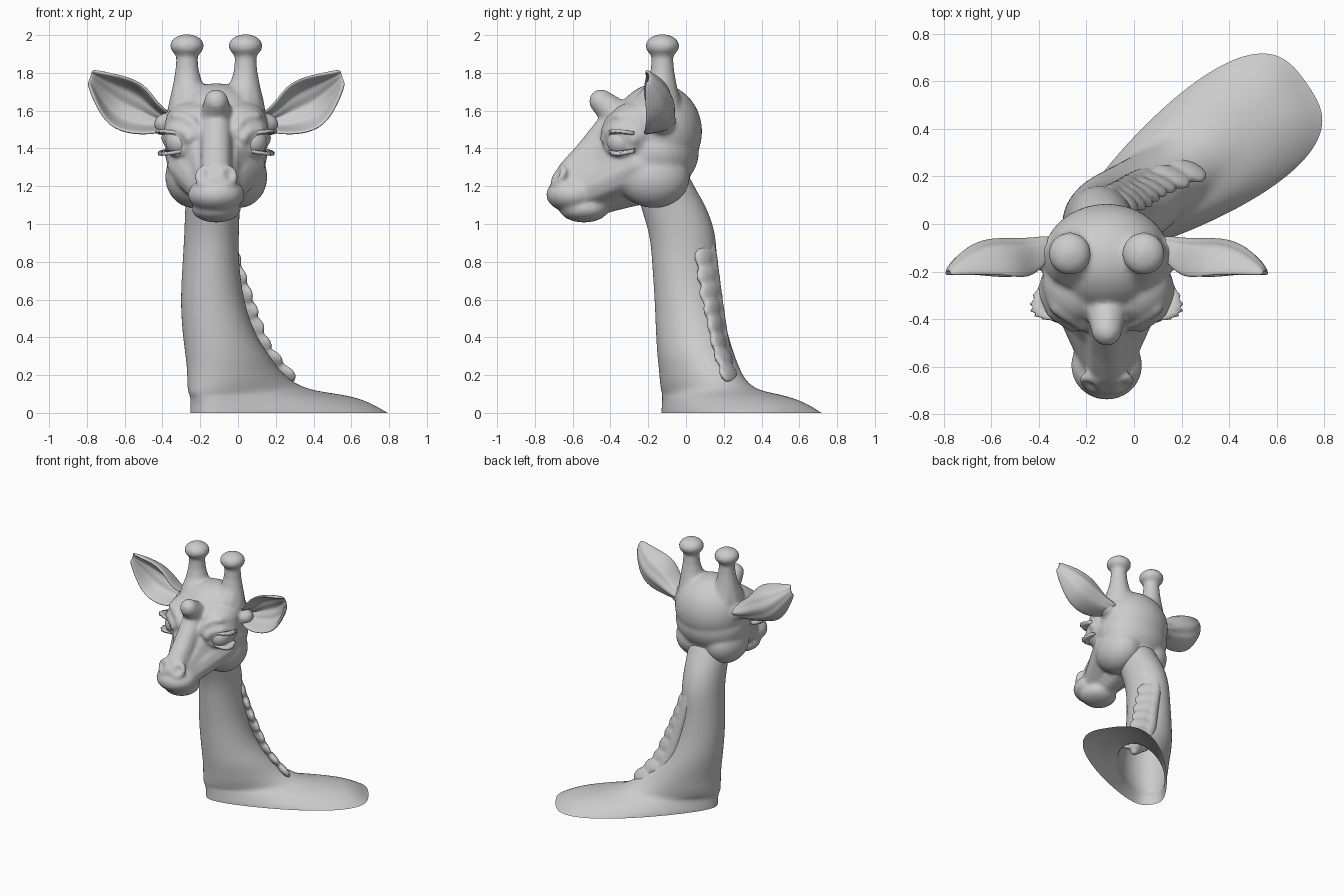
import bpy, bmesh
from math import sin, cos, pi, radians
from mathutils import Vector, Matrix

if "Cube" in bpy.data.objects:
    bpy.data.objects.remove(bpy.data.objects["Cube"])

CX = -0.115  # symmetry plane of the head


def ball(level):
    # unit sphere as plain lists, made once and copied
    bm = bmesh.new()
    bmesh.ops.create_icosphere(bm, subdivisions=level, radius=1)
    data = [v.co.copy() for v in bm.verts], [[v.index for v in f.verts] for f in bm.faces]
    bm.free()
    return data


FINE, COARSE = ball(4), ball(2)


def add_object(name, verts, faces, mods=()):
    me = bpy.data.meshes.new(name)
    me.from_pydata(verts, [], faces)
    for p in me.polygons:
        p.use_smooth = True
    ob = bpy.data.objects.new(name, me)
    bpy.context.collection.objects.link(ob)
    for kind, props in mods:
        m = ob.modifiers.new(kind.lower(), kind)
        for k, v in props.items():
            setattr(m, k, v)
    return ob


def add_grid(name, rows, closed=False, cap=False, flip=False, mods=()):
    n = len(rows[0])
    faces = []
    for i in range(len(rows) - 1):
        for j in range(n if closed else n - 1):
            k = (j + 1) % n
            f = (i * n + j, i * n + k, i * n + n + k, i * n + n + j)
            faces.append(f[::-1] if flip else f)
    if cap:
        faces.append(tuple(range((len(rows) - 1) * n, len(rows) * n)))
    return add_object(name, [p for r in rows for p in r], faces, mods)


def blob(shape, c, r, rot=None, src=FINE):
    r = (r, r, r) if isinstance(r, (int, float)) else r
    m = Matrix.Translation(c) @ (rot or Matrix()) @ Matrix.Diagonal((*r, 1))
    o = len(shape[0])
    shape[0].extend(m @ v for v in src[0])
    shape[1].extend([i + o for i in f] for f in src[1])


def chain(shape, pts, steps=6):
    # tapered limb: spheres between (x, y, z, r) points
    for a, b in zip(pts, pts[1:]):
        for i in range(steps + 1):
            v = Vector(a).lerp(Vector(b), i / steps)
            blob(shape, v[:3], v[3], src=COARSE)


# neck and shoulder: horizontal sections, open underneath
# z, cx, cy, direction, front reach, back reach, front half width, back half width, squareness
NECK = [
    (0.00, -.09, .02, 35, .17, 1.00, .175, .34, .65),
    (0.02, -.09, .02, 35, .17, .965, .175, .32, .67),
    (0.05, -.09, .02, 35, .17, .92, .175, .27, .7),
    (0.08, -.09, .02, 35, .175, .85, .18, .21, .8),
    (0.10, -.095, .02, 35, .18, .75, .185, .16, .9),
    (0.12, -.10, .02, 35, .18, .57, .19, .14, .95),
    (0.17, -.10, .02, 35, .18, .44, .19, .16, 1),
    (0.23, -.10, .02, 36, .18, .365, .185, .17, 1),
    (0.30, -.10, .02, 36, .185, .30, .185, .18, 1),
    (0.42, -.115, .02, 45, .185, .215, .18, .18, 1),
    (0.60, -.14, .005, 65, .172, .175, .165, .165, 1),
    (0.80, -.145, -.005, 90, .175, .168, .148, .148, 1),
    (0.95, -.14, -.02, 90, .17, .18, .144, .144, 1),
    (1.10, -.135, -.07, 90, .175, .175, .145, .145, 1),
    (1.20, -.125, -.10, 90, .16, .14, .145, .145, 1),
    (1.30, -.12, -.12, 90, .13, .12, .13, .13, 1),
]
rows = []
for z, cx, cy, ang, f, b, wn, wt, e in NECK:
    row = []
    d = radians(ang)
    for i in range(36):
        a = 2 * pi * i / 36 - d
        u = (cos(a) + 1) / 2
        t = -f + (f + b) * u
        s = sin(a)
        p = (wn + (wt - wn) * u) * abs(s) ** e * (1 if s > 0 else -1)
        row.append((cx + t * cos(d) - p * sin(d), cy + t * sin(d) + p * cos(d), z))
    rows.append(row)
add_grid("neck", rows, True, True, mods=[("SUBSURF", dict(levels=2, render_levels=2))])

# mane: overlapping flat tufts sweeping over the right of the neck
ROOT = [(-.09, .13, .86), (-.06, .165, .70), (-.02, .175, .54), (.03, .2, .38), (.15, .25, .23)]
EDGE = [(.01, .065, .79), (.065, .08, .63), (.115, .12, .48), (.18, .155, .33), (.30, .20, .19)]


def along(path, t):
    i = min(int(t * (len(path) - 1)), len(path) - 2)
    return Vector(path[i]).lerp(Vector(path[i + 1]), t * (len(path) - 1) - i)


mane = ([], [])
for i in range(8):
    t = i / 7
    a, b = along(ROOT, t), along(EDGE, t)
    ax = (b - a).normalized()
    tan = along(ROOT, min(t + .1, 1)) - along(ROOT, max(t - .1, 0))
    nz = ax.cross(tan).normalized()
    rot = Matrix((ax, nz.cross(ax), nz)).transposed().to_4x4()
    blob(mane, (a + b) / 2, ((b - a).length * .58, .065, .03), rot, COARSE)
chain(mane, [(-.12, .10, .95, .045), (-.10, .125, .82, .045), (-.05, .15, .62, .045),
             (-.01, .175, .45, .045), (.08, .215, .25, .04), (.2, .24, .15, .03)])
add_object("mane", *mane, [("REMESH", dict(mode='VOXEL', voxel_size=.012, use_smooth_shade=True)),
                           ("SMOOTH", dict(factor=.5, iterations=3))])

# head: blended volumes
head = ([], [])
blob(head, (CX, -.15, 1.49), (.27, .235, .255))
blob(head, (CX, -.16, 1.38), (.272, .228, .21))
blob(head, (CX, -.17, 1.24), (.2, .19, .15))
chain(head, [(CX, -.36, 1.57, .09), (CX, -.45, 1.65, .066)])            # forehead knob
chain(head, [(CX, -.39, 1.52, .085), (CX, -.51, 1.37, .085), (CX, -.60, 1.27, .085)])
chain(head, [(CX, -.30, 1.36, .2), (CX, -.40, 1.28, .16), (CX, -.55, 1.19, .125)])
blob(head, (CX, -.595, 1.155), (.15, .145, .095))                       # upper lip
blob(head, (CX, -.54, 1.08), (.13, .13, .072))                          # lower lip
chain(head, [(CX, -.53, 1.13, .1), (CX, -.28, 1.22, .13)])
blob(head, (CX, -.64, 1.225), (.085, .075, .07))
EYE_N, EYE_T = Vector((.78, -.62, 0)), Vector((.62, .78, 0))
EYE_C = Vector((.19, -.34, 1.435))


def eye_point(s, out, side, up):
    p = EYE_C + EYE_N * out + EYE_T * side
    return (CX + s * p.x, p.y, p.z + up)


for s in (-1, 1):
    blob(head, (CX + s * .12, -.17, 1.25), (.15, .19, .165))            # cheek
    chain(head, [(CX + s * .14, -.24, 1.31, .125), (CX + s * .04, -.52, 1.18, .1)], 10)
    blob(head, (CX + s * .14, -.28, 1.47), (.14, .15, .15))             # eye socket
    blob(head, (CX + s * .12, -.25, 1.54), (.15, .16, .11))             # brow
    hx = CX + s * .155
    chain(head, [(hx - s * .03, -.15, 1.60, .14), (hx - s * .005, -.13, 1.70, .09),
                 (hx, -.125, 1.80, .066), (hx, -.125, 1.90, .058)])     # horn
    blob(head, (hx, -.125, 1.943), (.09, .09, .062))
    for i in range(13):                                                 # eyelids and brow
        a = pi * i / 12
        c, k = cos(a), sin(a)
        blob(head, eye_point(s, .05 - .03 * abs(c), .1 * c, .015 + .05 * k), .028, src=COARSE)
        blob(head, eye_point(s, .025 - .04 * abs(c), .12 * c, .04 + .095 * k), .03, src=COARSE)
        blob(head, eye_point(s, .04 - .03 * abs(c), .1 * c, .01 - .07 * k), .02, src=COARSE)
    for i in range(14):                                                 # nostril rim
        a = 2 * pi * i / 14
        blob(head, (CX + s * (.062 + .036 * cos(a)), -.672 + .02 * sin(a) + .016 * cos(a),
                    1.252 + .04 * sin(a)), .02, src=COARSE)
    blob(head, (CX + s * .25, -.13, 1.53), (.08, .07, .06))             # ear root
add_object("head", *head, [("REMESH", dict(mode='VOXEL', voxel_size=.012, use_smooth_shade=True)),
                           ("SMOOTH", dict(factor=.5, iterations=8))])

# ears: top edge x, z / bottom edge x, z / rim y / cup depth
EAR = [(.24, 1.58, .24, 1.50, -.15, .09), (.31, 1.63, .33, 1.48, -.215, .14),
       (.37, 1.73, .45, 1.475, -.22, .145), (.46, 1.775, .57, 1.515, -.205, .13),
       (.56, 1.795, .64, 1.635, -.21, .09), (.66, 1.815, .68, 1.75, -.215, .015)]
for s, side in ((-1, "left"), (1, "right")):
    rows = []
    for tx, tz, bx, bz, y, d in EAR:
        row = []
        for j in range(13):
            v = j / 12
            cup = d * (1 - abs(2 * v - 1) ** 3) - .06 * d * cos(6 * pi * v)
            row.append((CX + s * (tx + (bx - tx) * v), y + cup, tz + (bz - tz) * v))
        rows.append(row)
    add_grid("ear_" + side, rows, flip=s < 0,
             mods=[("SOLIDIFY", dict(thickness=.022, offset=0)),
                   ("SUBSURF", dict(levels=2, render_levels=2))])

    # eyeball
    eye = ([], [])
    blob(eye, eye_point(s, 0, 0, 0), .078)
    add_object("eye_" + side, *eye)

    # eyelashes: jagged strips above and below the eye
    for name, up, reach, lift in (("upper", .05, .075, .008), ("lower", -.055, .06, -.01)):
        inner, outer = [], []
        for i in range(13):
            k = i / 12
            p = Vector(eye_point(s, .055 - .05 * (2 * k - 1) ** 2, -.075 + .17 * k,
                                 up * (1 - .25 * (2 * k - 1) ** 2)))
            r = reach * (.6 + .4 * sin(pi * k)) * (1 if i % 2 else .8)
            inner.append(p)
            outer.append(p + Vector((s * r, -r * .15, lift)))
        add_grid(name + "_lashes_" + side, [inner, outer], flip=s > 0,
                 mods=[("SOLIDIFY", dict(thickness=.018, offset=0))])
